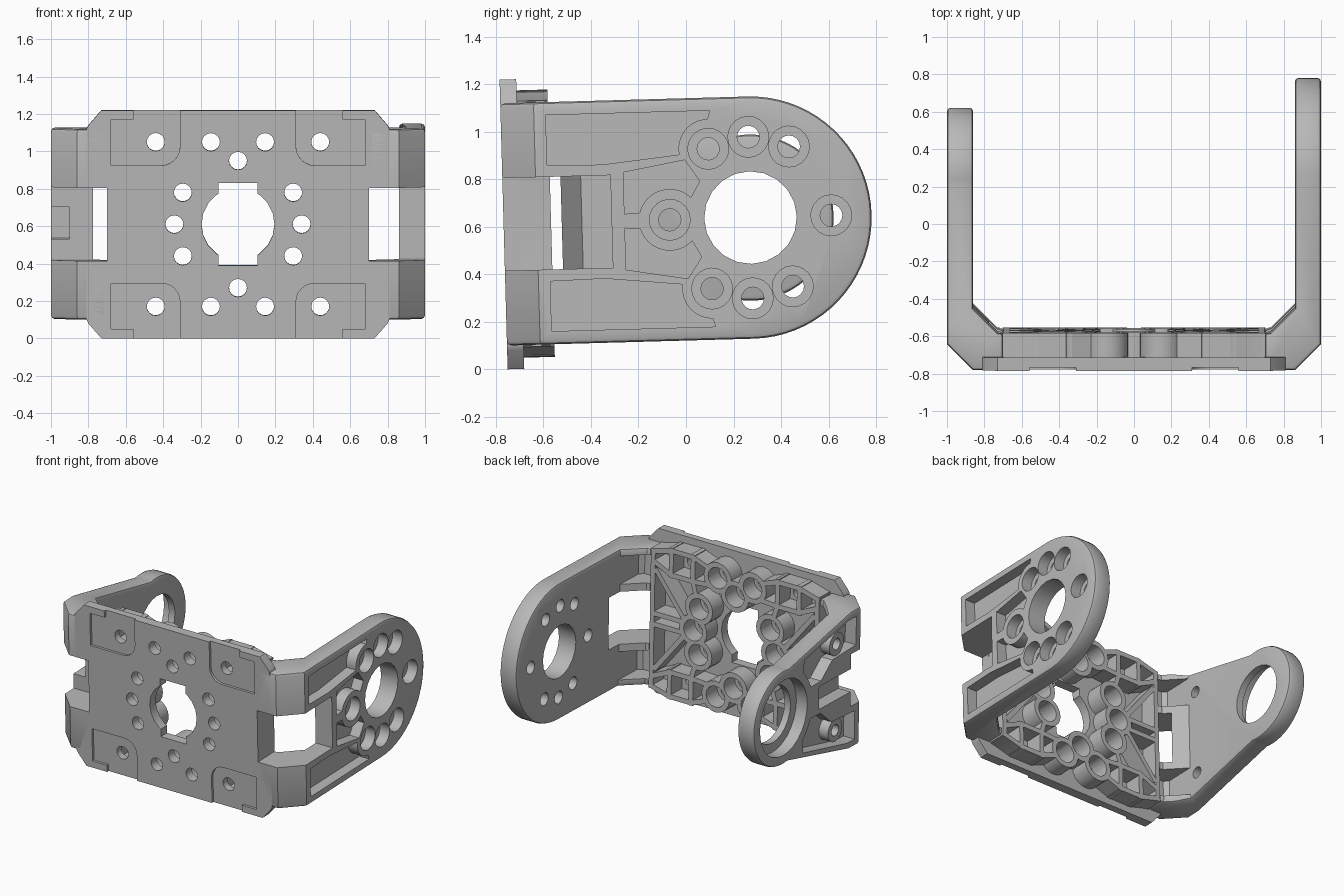
import bpy, bmesh
from math import radians, cos, sin, hypot
from mathutils import Matrix, Vector

old = bpy.data.objects.get("Cube")
if old:
    bpy.data.objects.remove(old, do_unlink=True)

grey = bpy.data.materials.new("light_grey")
grey.use_nodes = True
grey.diffuse_color = (0.48, 0.48, 0.48, 1)
grey.node_tree.nodes["Principled BSDF"].inputs["Base Color"].default_value = grey.diffuse_color

# Local frame: x across, y back from the front face, z up from the centre line
MAPS = {"front": lambda a, b, d: (a, d, b),   # outline in x, z
        "side": lambda a, b, d: (d, a, b),    # outline in y, z
        "plan": lambda a, b, d: (a, b, d)}    # outline in x, y


def prism(name, plane, pts, lo, hi):
    bm = bmesh.new()
    put = MAPS[plane]
    ends = [[bm.verts.new(put(a, b, d)) for a, b in pts] for d in (lo, hi)]
    bm.faces.new(ends[0])
    bm.faces.new(ends[1])
    n = len(pts)
    for i in range(n):
        j = (i + 1) % n
        bm.faces.new((ends[0][i], ends[0][j], ends[1][j], ends[1][i]))
    bmesh.ops.recalc_face_normals(bm, faces=bm.faces)
    me = bpy.data.meshes.new(name)
    bm.to_mesh(me)
    bm.free()
    me.materials.append(grey)
    ob = bpy.data.objects.new(name, me)
    bpy.context.collection.objects.link(ob)
    return ob


def arc(c, r, a0, a1, n=12):
    angles = [radians(a0 + (a1 - a0) * i / n) for i in range(n + 1)]
    return [(c[0] + r * cos(a), c[1] + r * sin(a)) for a in angles]


def disc(c, r, n=20):
    return arc(c, r, 0, 360, n)[:-1]


def box(a0, a1, b0, b1):
    return [(a0, b0), (a1, b0), (a1, b1), (a0, b1)]


def flip(pts, sa=1, sb=1):
    return [(a * sa, b * sb) for a, b in pts]


def bake(ob):
    bpy.context.view_layer.update()
    dg = bpy.context.evaluated_depsgraph_get()
    me = bpy.data.meshes.new_from_object(ob.evaluated_get(dg))
    ob.modifiers.clear()
    ob.data = me


def combine(ob, tools, op="DIFFERENCE"):
    for t in tools:
        m = ob.modifiers.new("combine", "BOOLEAN")
        m.operation, m.solver, m.object = op, "EXACT", t
    bake(ob)
    for t in tools:
        bpy.data.objects.remove(t, do_unlink=True)


def cutter(plane, pts, lo, hi):
    ob = prism("cutter", plane, pts, lo, hi)
    ob.hide_render = True
    return ob


HUB = (1.04, 0)          # pivot axis of both arms
signs = [(1, 1), (-1, 1), (1, -1), (-1, -1)]

# Front plate with bolt holes, keyed centre hole, windows and shallow corner recesses
quarter = [(0.81, 0.51), (0.8, 0.53), (0.73, 0.61)]
outline = quarter + flip(quarter, -1)[::-1] + flip(quarter, -1, -1) + flip(quarter, 1, -1)[::-1]
plate = prism("front_plate", "front", outline, 0, 0.07)
ring = [(0, 0.34), (0, -0.34), (0.34, 0), (-0.34, 0)]
ring += [(0.295 * s, 0.17 * t) for s, t in signs]
rows = [(x * s, 0.44 * t) for x in (0.145, 0.44) for s, t in signs]
cuts = [cutter("front", disc(p, 0.048, 16), -1, 1) for p in ring + rows]
cuts.append(cutter("front", disc((0, 0), 0.195), -1, 1))
cuts.append(cutter("front", box(-0.105, 0.105, -0.22, 0.22), -1, 1))
recess = [(0.56, 0.7), (0.56, 0.56), (0.68, 0.56), (0.68, 0.315)]
recess += arc((0.41, 0.415), 0.1, 270, 180, 6) + [(0.31, 0.7)]
for s, t in signs:
    cuts.append(cutter("front", flip(recess, s, t), -0.1, 0.018))
for s in (1, -1):
    cuts.append(cutter("front", flip(box(0.7, 1.1, -0.195, 0.195), s), -1, 1))
combine(plate, cuts)

# Rear bosses and stiffening ribs
bosses = [p for p in ring + rows if abs(p[0]) < 0.4]
back = prism("rear_ribs", "front", disc(bosses[0], 0.115), 0.05, 0.2)
adds = [cutter("front", disc(p, 0.115), 0.05, 0.2) for p in bosses[1:]]


def rib(p, q, w=0.018):
    d = Vector((q[0] - p[0], q[1] - p[1])).normalized() * w
    a, b = Vector(p) - d, Vector(q) + d
    n = Vector((-d.y, d.x))
    return [tuple(v) for v in (a + n, b + n, b - n, a - n)]


paths = [[(0.68, 0), (0.68, 0.5), (0.53, 0.54), (0.35, 0.54), (0.24, 0.5)],
         [(0.53, 0.54), (0.53, 0.36), (0.35, 0.36), (0.35, 0.54)],
         [(0.53, 0.36), (0.66, 0.42)],
         [(0.35, 0.36), (0.32, 0.26)],
         [(0.35, 0.36), (0.2, 0.37)],
         [(0.43, 0.08), (0.65, 0.36)],
         [(0.44, 0.04), (0.67, 0.04)]]
for path in paths:
    for p, q in zip(path, path[1:]):
        for s, t in signs:
            adds.append(cutter("front", flip(rib(p, q), s, t), 0.05, 0.2))
combine(back, adds, "UNION")
combine(back, [cutter("front", disc(p, 0.078, 16), 0, 0.3) for p in bosses])

# Arms: bent strip seen from above, trimmed to the side outline
strip = [(0.7, 0), (0.86, 0), (1, 0.14), (1, 1.7), (0.86, 1.7), (0.86, 0.33), (0.73, 0.2), (0.7, 0.2)]
corner_pocket = [(0.69, 0.08), (0.83, 0.08), (0.86, 0.11), (0.86, 0.42), (0.69, 0.25)]


def arm(name, s, side_outline):
    ob = prism(name, "plan", flip(strip, s), -0.6, 0.6)
    combine(ob, [cutter("side", side_outline, -2, 2)], "INTERSECT")
    m = ob.modifiers.new("edge", "BEVEL")
    m.width, m.segments, m.limit_method, m.angle_limit = 0.02, 2, "ANGLE", radians(60)
    bake(ob)
    return ob


def mirrored(pts, s, lo, hi):
    return [cutter("side", flip(pts, 1, t), s * lo, s * hi) for t in (1, -1)]


def corner_cuts(s):
    return [cutter("plan", flip(corner_pocket, s), t * 0.25, t * 0.46) for t in (1, -1)]


# Long arm on the left
left = arm("left_arm", 1, [(-0.1, -0.51)] + arc(HUB, 0.51, -90, 90, 36) + [(-0.1, 0.51)])
top_pocket = [(0.19, 0.455), (0.88, 0.455)] + arc((0.87, 0.295), 0.125, 90, 190) + [(0.42, 0.24), (0.19, 0.245)]
mid_pocket = [(0.51, 0.205), (0.77, 0.25), (0.83, 0.16)] + arc((0.7, 0), 0.13, 45, 165) + [(0.51, 0.03)]
cuts = corner_cuts(1) + mirrored(top_pocket, 1, 0.92, 1.1) + mirrored(mid_pocket, 1, 0.92, 1.1)
for a in (0, 60, 90, 120, 180, 240, 270, 300):
    p = arc(HUB, 0.34, a, a, 1)[0]
    cuts.append(cutter("side", disc(p, 0.086), 0.92, 1.1))
    cuts.append(cutter("side", disc(p, 0.047, 16), 0.5, 1.1))
cuts.append(cutter("side", disc(HUB, 0.195), 0.5, 1.1))
cuts.append(cutter("side", box(-0.1, 0.455, -0.195, 0.195), 0.6995, 1.1))
combine(left, cuts)

# Short tapered arm on the right
right = arm("right_arm", -1, [(-0.1, -0.51), (0.25, -0.51)] + arc(HUB, 0.35, -100, 100, 32)
            + [(0.25, 0.51), (-0.1, 0.51)])
side_pocket = [(0.19, 0.455), (0.28, 0.455), (0.8, 0.345)] + arc(HUB, 0.34, 132, 160, 6)
side_pocket += [(0.6, 0.12), (0.47, 0.23), (0.19, 0.245)]
cuts = corner_cuts(-1) + mirrored(side_pocket, -1, 0.91, 1.1)
cuts.append(cutter("side", box(0.2, 0.62, -0.085, 0.085), -0.9, -1.1))
cuts.append(cutter("side", disc(HUB, 0.28, 28), -0.91, -1.1))
cuts.append(cutter("side", disc(HUB, 0.21, 24), -0.5, -1.1))
cuts.append(cutter("side", box(-0.1, 0.245, -0.195, 0.195), -0.6995, -1.1))
cuts += mirrored(disc((0.4, 0.32), 0.042, 16), -1, 0.5, 1.1)
combine(right, cuts)

# Screw bosses in the right arm pocket
parts = [plate, back, left, right]
for label, t in (("upper", 1), ("lower", -1)):
    boss = prism(label + "_arm_boss", "side", disc((0.4, 0.32 * t), 0.085), -0.9, -0.985)
    combine(boss, [cutter("side", disc((0.4, 0.32 * t), 0.042, 16), -0.8, -1.1)])
    parts.append(boss)

# Place the slightly tilted bracket and shade it
place = Matrix.Translation((0, -0.768, 0.61)) @ Matrix.Rotation(radians(1.6), 4, "X")
bpy.ops.object.select_all(action="DESELECT")
for ob in parts:
    ob.data.transform(place)
    ob.select_set(True)
bpy.context.view_layer.objects.active = plate
bpy.ops.object.shade_smooth_by_angle(angle=radians(30))
